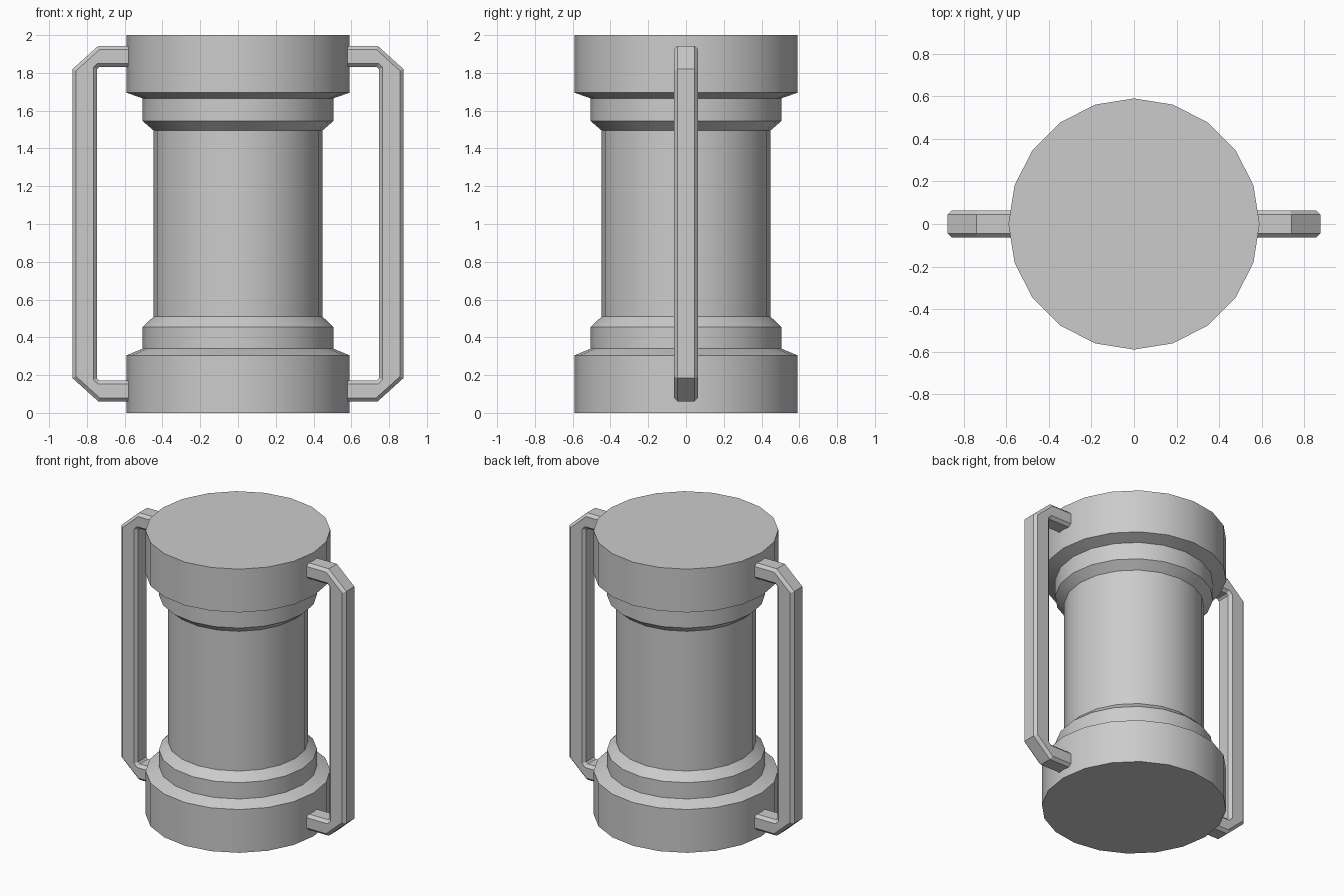
import bpy, bmesh
from math import cos, sin, pi, radians

if "Cube" in bpy.data.objects:
    bpy.data.objects.remove(bpy.data.objects["Cube"])

SIDES = 20


def finish(bm, name):
    bmesh.ops.recalc_face_normals(bm, faces=bm.faces)
    mesh = bpy.data.meshes.new(name)
    bm.to_mesh(mesh)
    bm.free()
    mesh.shade_smooth()
    mesh.set_sharp_from_angle(angle=radians(25))
    obj = bpy.data.objects.new(name, mesh)
    bpy.context.collection.objects.link(obj)
    return obj


def lathe(name, profile):
    bm = bmesh.new()
    rings = [[bm.verts.new((r * cos(2 * pi * i / SIDES), r * sin(2 * pi * i / SIDES), z))
              for i in range(SIDES)] for r, z in profile]
    for a, b in zip(rings, rings[1:]):
        for i in range(SIDES):
            j = (i + 1) % SIDES
            bm.faces.new((a[i], a[j], b[j], b[i]))
    bm.faces.new(rings[0][::-1])
    bm.faces.new(rings[-1])
    return finish(bm, name)


# canister body with stepped collars and end caps
lathe("canister_body", [
    (0.59, 0), (0.59, 0.305), (0.505, 0.34), (0.505, 0.455), (0.447, 0.51),
    (0.447, 1.495), (0.505, 1.545), (0.505, 1.665), (0.59, 1.695), (0.59, 2.0)])

# side handles: chamfered bracket outline, mirrored to both sides
upper = [(0.56, 1.832), (0.735, 1.832), (0.747, 1.82)]
outer = [(0.876, 1.82), (0.74, 1.943), (0.56, 1.943)]


def flip(points):
    return [(x, 2.004 - z) for x, z in reversed(points)]


outline = upper + flip(upper) + flip(outer) + outer
bm = bmesh.new()
half = 0.064
front = bm.faces.new([bm.verts.new((x, -half, z)) for x, z in outline])
ext = bmesh.ops.extrude_face_region(bm, geom=[front], use_keep_orig=True)
bmesh.ops.translate(bm, vec=(0, 2 * half, 0),
                    verts=[g for g in ext["geom"] if isinstance(g, bmesh.types.BMVert)])
bmesh.ops.recalc_face_normals(bm, faces=bm.faces)
rim = [e for e in bm.edges if abs(e.verts[0].co.y - e.verts[1].co.y) < 1e-5]
bmesh.ops.bevel(bm, geom=rim, offset=0.019, segments=1, affect='EDGES')
handles = finish(bm, "side_handles")
mirror = handles.modifiers.new("mirror", 'MIRROR')
mirror.use_axis[0] = True
